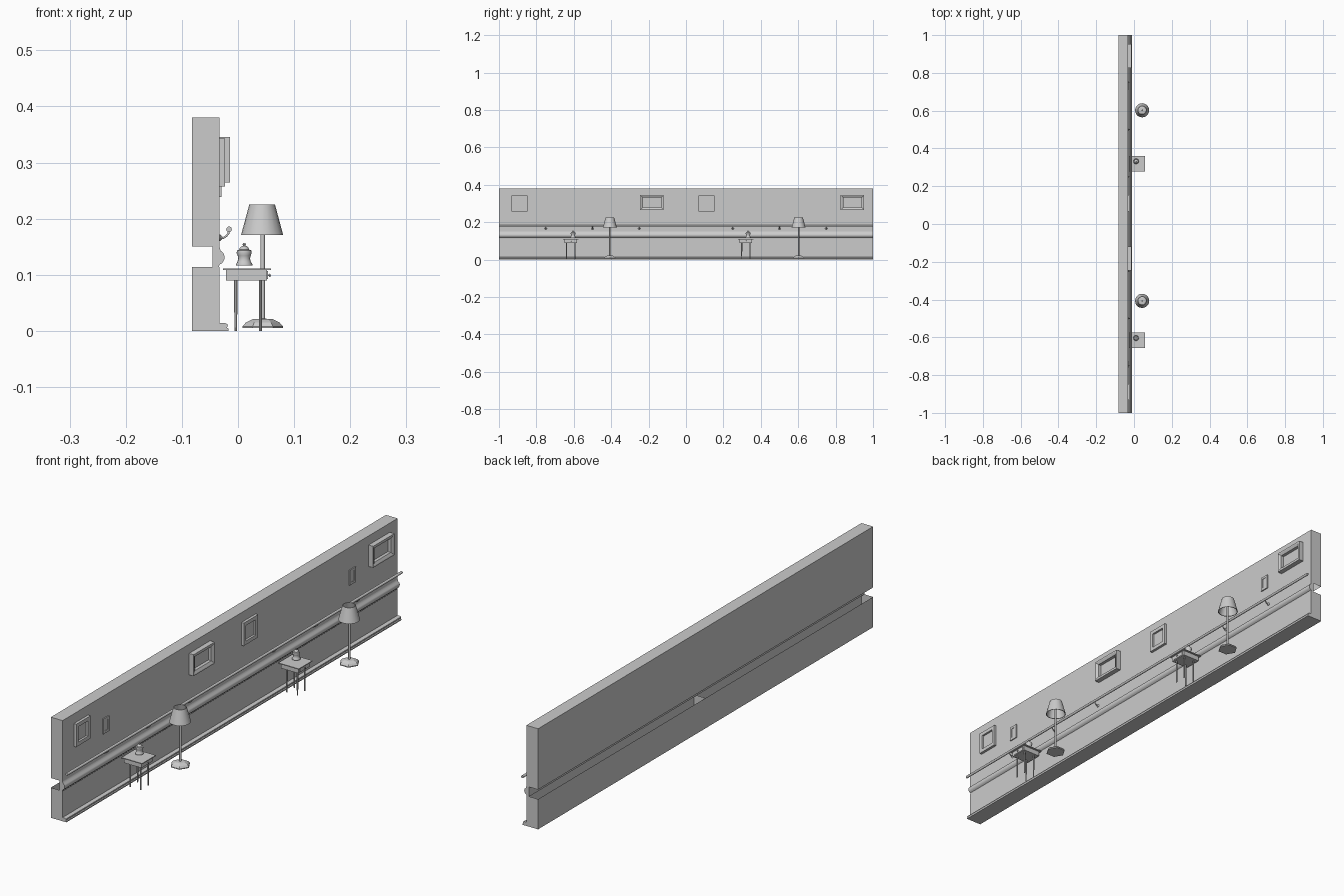
import bpy, bmesh, math

if "Cube" in bpy.data.objects:
    bpy.data.objects.remove(bpy.data.objects["Cube"])

WALL_X = -0.033


def finish(name, bm, smooth=False):
    bmesh.ops.remove_doubles(bm, verts=bm.verts, dist=1e-6)
    bmesh.ops.recalc_face_normals(bm, faces=bm.faces)
    mesh = bpy.data.meshes.new(name)
    bm.to_mesh(mesh)
    bm.free()
    ob = bpy.data.objects.new(name, mesh)
    bpy.context.collection.objects.link(ob)
    if smooth:
        bpy.ops.object.select_all(action='DESELECT')
        ob.select_set(True)
        bpy.context.view_layer.objects.active = ob
        bpy.ops.object.shade_smooth_by_angle(angle=math.radians(40))
    return ob


def bridge(bm, loops, closed=True):
    for a, b in zip(loops, loops[1:]):
        n = len(a)
        for i in range(n if closed else n - 1):
            j = (i + 1) % n
            bm.faces.new((a[i], a[j], b[j], b[i]))


def extrude_y(name, profile, y0, y1, skip=(), smooth=False):
    """Extrude an (x, z) outline along y; skip lists the sides left open."""
    bm = bmesh.new()
    a, b = [[bm.verts.new((x, y, z)) for x, z in profile] for y in (y0, y1)]
    n = len(profile)
    for i in range(n):
        if i not in skip:
            j = (i + 1) % n
            bm.faces.new((a[i], a[j], b[j], b[i]))
    bm.faces.new(a)
    bm.faces.new(b)
    return finish(name, bm, smooth)


def box(name, x0, x1, y0, y1, z0, z1):
    return extrude_y(name, [(x0, z0), (x1, z0), (x1, z1), (x0, z1)], y0, y1)


def lathe(name, profile, x, y, sides=16, smooth=True, closed=False):
    bm = bmesh.new()
    loops = []
    for r, z in profile:
        loops.append([bm.verts.new((x + r * math.cos(t), y + r * math.sin(t), z))
                      for t in (2 * math.pi * i / sides for i in range(sides))])
    if closed:
        loops.append(loops[0])
    bridge(bm, loops)
    bmesh.ops.remove_doubles(bm, verts=bm.verts, dist=1e-6)
    return finish(name, bm, smooth)


def frame(name, y, z, w, h, front, border, slope):
    """Picture frame: outer side, front rim, inner slope, picture panel."""
    back = WALL_X + 0.002
    rings = [(0, WALL_X), (0, front), (border * 0.35, front),
             (border, front - slope), (border, back)]
    bm = bmesh.new()
    loops = [[bm.verts.new((x, y + sy * (w / 2 - d), z + sz * (h / 2 - d)))
              for sy, sz in ((-1, -1), (1, -1), (1, 1), (-1, 1))]
             for d, x in rings]
    bridge(bm, loops)
    bm.faces.new(loops[-1])
    finish(name, bm)


# Wall in two sections, with the rear slot behind the chair rail left open
upper = [(-0.082, 0.15), (WALL_X, 0.15), (WALL_X, 0.38), (-0.082, 0.38)]
lower = [(-0.082, 0), (WALL_X, 0), (WALL_X, 0.114), (-0.082, 0.114)]
chair_rail = [(-0.045, 0.114), (-0.034, 0.114), (-0.033, 0.118), (-0.028, 0.121),
              (-0.0245, 0.127), (-0.024, 0.133), (-0.026, 0.139),
              (-0.031, 0.143), (-0.033, 0.15), (-0.045, 0.15)]
baseboard = [(WALL_X, 0), (-0.017, 0), (-0.017, 0.004), (-0.020, 0.006),
             (-0.018, 0.009), (-0.019, 0.012), (-0.023, 0.014), (WALL_X, 0.014)]
for side, y0, y1 in (("left", -1, 0), ("right", 0, 1)):
    extrude_y("upper_wall_" + side, upper, y0, y1, skip=(0,))
    extrude_y("lower_wall_" + side, lower, y0, y1, skip=(2,))
    extrude_y("chair_rail_" + side, chair_rail, y0, y1, smooth=True)
    extrude_y("baseboard_" + side, baseboard, y0, y1, smooth=True)

# Handrail
rail = [(-0.016 + 0.005 * math.cos(i * math.pi / 6), 0.181 + 0.005 * math.sin(i * math.pi / 6))
        for i in range(12)]
extrude_y("handrail", rail, -1, 1, smooth=True)

# Handrail brackets: curved arm and wall plate
for y in (-0.75, -0.5, -0.25, 0.25, 0.5, 0.75):
    cu = bpy.data.curves.new("rail_bracket", 'CURVE')
    cu.dimensions = '3D'
    cu.bevel_depth = 0.002
    cu.bevel_resolution = 1
    sp = cu.splines.new('POLY')
    pts = [(-0.033, 0.165), (-0.027, 0.165), (-0.021, 0.169), (-0.017, 0.174), (-0.016, 0.179)]
    sp.points.add(len(pts) - 1)
    for p, (x, z) in zip(sp.points, pts):
        p.co = (x, y, z, 1)
    arm = bpy.data.objects.new("rail_bracket", cu)
    bpy.context.collection.objects.link(arm)
    bpy.ops.object.select_all(action='DESELECT')
    arm.select_set(True)
    bpy.context.view_layer.objects.active = arm
    bpy.ops.object.convert(target='MESH')
    plate = lathe("bracket_plate", [(0, 0), (0.006, 0), (0.006, 0.001), (0.002, 0.005), (0, 0.005)],
                  0, 0, 10)
    plate.rotation_euler = (0, math.pi / 2, 0)
    plate.location = (WALL_X, y, 0.166)

# Pictures on the wall
for y in (-0.89, 0.11):
    frame("square_picture", y, 0.30, 0.085, 0.086, -0.023, 0.014, 0.0)
for y in (-0.744, 0.728):
    frame("small_picture", y, 0.267, 0.037, 0.057, -0.029, 0.009, 0.0)
for y in (-0.182, 0.89):
    frame("wide_picture", y, 0.305, 0.126, 0.081, -0.014, 0.014, 0.005)

# Side tables with a lidded jar
for y in (-0.616, 0.320):
    box("table_top", -0.027, 0.059, y - 0.041, y + 0.041, 0.1085, 0.1115)
    box("table_apron", -0.021, 0.052, y - 0.034, y + 0.034, 0.09, 0.1085)
    box("drawer_front", 0.052, 0.0535, y - 0.026, y + 0.026, 0.0925, 0.1065)
    knob = lathe("drawer_knob", [(0, 0), (0.0015, 0), (0.0015, 0.002), (0.003, 0.003),
                                 (0.0025, 0.0045), (0, 0.005)], 0, 0, 8)
    knob.rotation_euler = (0, math.pi / 2, 0)
    knob.location = (0.0535, y, 0.099)
    for x in (-0.004, 0.040):
        for s in (-1, 1):
            lathe("table_leg", [(0, 0), (0.0025, 0), (0.003, 0.09), (0, 0.09)],
                  x, y + s * 0.022, 8)
    lathe("jar", [(0, 0.1165), (0.0145, 0.1165), (0.0145, 0.119), (0.012, 0.123),
                  (0.0105, 0.129), (0.0115, 0.134), (0.0135, 0.139), (0.0125, 0.1435),
                  (0.0085, 0.145), (0.0085, 0.1465), (0.006, 0.150), (0.002, 0.1515),
                  (0.003, 0.154), (0.002, 0.1565), (0, 0.157)], 0.011, y + 0.012, 16)

# Floor lamps: hexagonal foot, pole, open shade
for y in (-0.407, 0.602):
    lathe("lamp_foot", [(0, 0.005), (0.036, 0.005), (0.036, 0.008), (0.030, 0.015),
                        (0.018, 0.021), (0, 0.022)], 0.044, y, 6, smooth=False)
    lathe("lamp_pole", [(0, 0.02), (0.004, 0.02), (0.004, 0.19), (0, 0.19)], 0.044, y, 12)
    lathe("lamp_shade", [(0.0375, 0.171), (0.023, 0.225), (0.0205, 0.225), (0.035, 0.171)],
          0.043, y, 20, closed=True)
